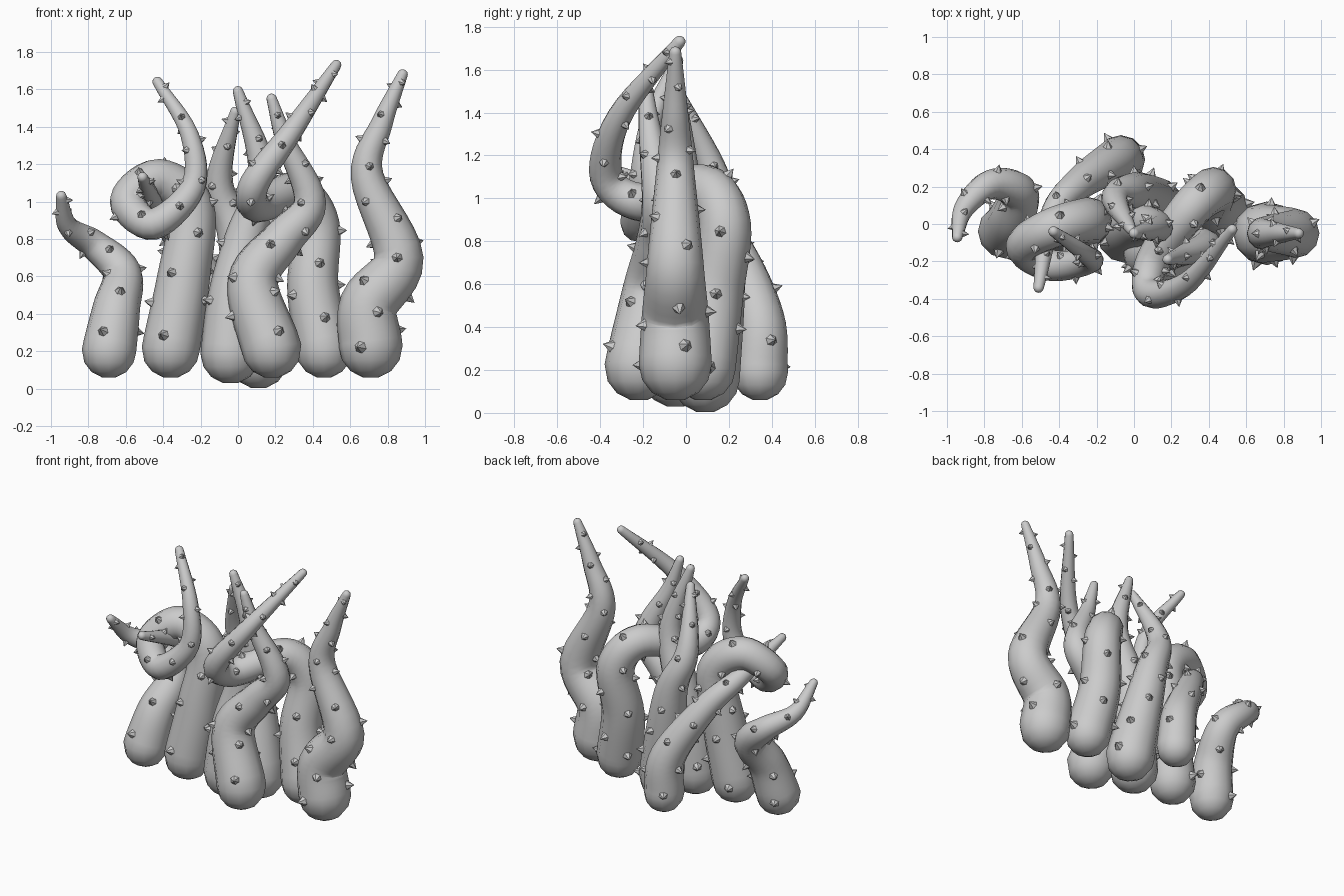
import bpy, bmesh, math, random
from mathutils import Vector

if "Cube" in bpy.data.objects:
    bpy.data.objects.remove(bpy.data.objects["Cube"])

random.seed(4)
SIDES, STEPS, TIP_RADIUS, SPIKE_GAP = 12, 7, .028, .065

# Each tentacle: base (x, y, radius), then path points (x, y, z);
# a two-value point (x, z) stays in the plane of the base
PATHS = {
    "left_tentacle": [(-.69, -.04, .145), (-.65, .03, .43), (-.62, .17, .62), (-.77, .21, .77),
                      (-.91, .08, .87), (-.945, -.07, 1.03)],
    "looping_tentacle": [(-.36, -.04, .155), (-.29, -.01, .6), (-.25, .02, .97), (-.43, -.02, 1.12), (-.59, -.12, 1),
                         (-.45, -.22, .88), (-.24, -.2, 1.08), (-.26, -.16, 1.36), (-.43, -.04, 1.64)],
    "back_tentacle": [(-.07, .345, .13), (-.1, .34, .45), (-.3, .21, .79), (-.44, .04, .97), (-.51, -.34, 1.13)],
    "centre_tentacle": [(-.04, -.05, .16), (-.02, -.03, .5), (.04, 0, .8), (.13, -.02, 1.15), (0, -.05, 1.59)],
    "inner_back_tentacle": [(.11, .09, .16), (0, .17, .8), (-.1, .13, 1.1), (-.015, -.03, 1.48)],
    "front_tentacle": [(.18, -.22, .16), (.08, -.16, .57), (.24, -.12, .8), (.385, -.12, 1), (.25, -.17, 1.33),
                       (.18, -.19, 1.55)],
    "hooked_tentacle": [(.46, .08, .15), (.4, .13, .55), (.42, .18, .88), (.3, .08, 1.05), (.1, -.2, .98),
                        (.09, -.37, 1.1), (.29, -.31, 1.38), (.525, -.03, 1.73)],
    "right_tentacle": [(.71, -.05, .17), (.7, .45), (.86, .7), (.69, 1.14), (.77, 1.42), (.88, 1.68)],
}


def spline(p):
    """Catmull-Rom samples through the points."""
    p = [2 * p[0] - p[1]] + p + [2 * p[-1] - p[-2]]
    out = []
    for i in range(1, len(p) - 2):
        a, b, c, d = p[i - 1:i + 3]
        for s in range(STEPS):
            t = s / STEPS
            out.append(.5 * (2 * b + (c - a) * t + (2 * a - 5 * b + 4 * c - d) * t * t
                             + (3 * b - a - 3 * c + d) * t ** 3))
    return out + [p[-2]]


def make_object(name, bm):
    bmesh.ops.recalc_face_normals(bm, faces=bm.faces[:])
    me = bpy.data.meshes.new(name)
    bm.to_mesh(me)
    bm.free()
    ob = bpy.data.objects.new(name, me)
    bpy.context.collection.objects.link(ob)
    return ob


def add_spike(bm, base, n, size):
    a = n.orthogonal().normalized()
    b = n.cross(a)
    tip = bm.verts.new(base + n * size * 1.25)
    ring = [bm.verts.new(base - n * .006 + (a * math.cos(k * math.pi / 3) + b * math.sin(k * math.pi / 3)) * size * .9)
            for k in range(6)]
    for k in range(6):
        bm.faces.new((ring[k], ring[(k + 1) % 6], tip))
    bm.faces.new(ring[::-1])


def tentacle(name, spec):
    x, y, r0 = spec[0]
    lift = .06 if math.hypot(x, y) > .2 else .03 if y < 0 else .004
    pts = [Vector((x, y, r0 * .97 + lift))]
    pts += [Vector(p) if len(p) == 3 else Vector((p[0], y, p[1])) for p in spec[1:]]
    path = spline(pts)
    # Even taper along the length
    dist = [0]
    for a, b in zip(path, path[1:]):
        dist.append(dist[-1] + (b - a).length)
    body = [(c, r0 + (TIP_RADIUS - r0) * (d / dist[-1]) ** 1.2) for c, d in zip(path, dist)]
    # Rounded caps at both ends
    d1 = (path[-1] - path[-2]).normalized()
    caps = [math.radians(a) for a in (25, 50, 75)]
    rings = [(path[0] - Vector((0, 0, r0 * math.sin(a))), r0 * math.cos(a)) for a in reversed(caps)]
    rings += body + [(path[-1] + d1 * TIP_RADIUS * math.sin(a), TIP_RADIUS * math.cos(a)) for a in caps]

    bm, spikes = bmesh.new(), bmesh.new()
    u = Vector((0, -1, 0))
    prev, travelled, next_spike, turn = None, 0, .14, random.random() * 6
    for i, (c, r) in enumerate(rings):
        t = (rings[min(i + 1, len(rings) - 1)][0] - rings[max(i - 1, 0)][0]).normalized()
        u = (u - t * u.dot(t)).normalized()
        w = t.cross(u)
        angs = [2 * math.pi * k / SIDES for k in range(SIDES)]
        ring = [bm.verts.new(c + (u * math.cos(a) + w * math.sin(a)) * r) for a in angs]
        if prev:
            for k in range(SIDES):
                j = (k + 1) % SIDES
                bm.faces.new((prev[k], prev[j], ring[j], ring[k]))
            travelled += (c - rings[i - 1][0]).length
        else:
            bm.faces.new(ring[::-1])
        prev = ring
        # Conical spikes spiralling up the body
        if 3 <= i < len(rings) - 4:
            while travelled > next_spike:
                turn += 2.4 + random.uniform(-.3, .3)
                n = u * math.cos(turn) + w * math.sin(turn)
                add_spike(spikes, c + n * r * .97, n, .02 + .11 * r)
                next_spike += SPIKE_GAP
    bm.faces.new(prev)
    ob = make_object(name, bm)
    for f in ob.data.polygons:
        f.use_smooth = True
    make_object(name + "_spikes", spikes)


for part, spec in PATHS.items():
    tentacle(part, spec)
